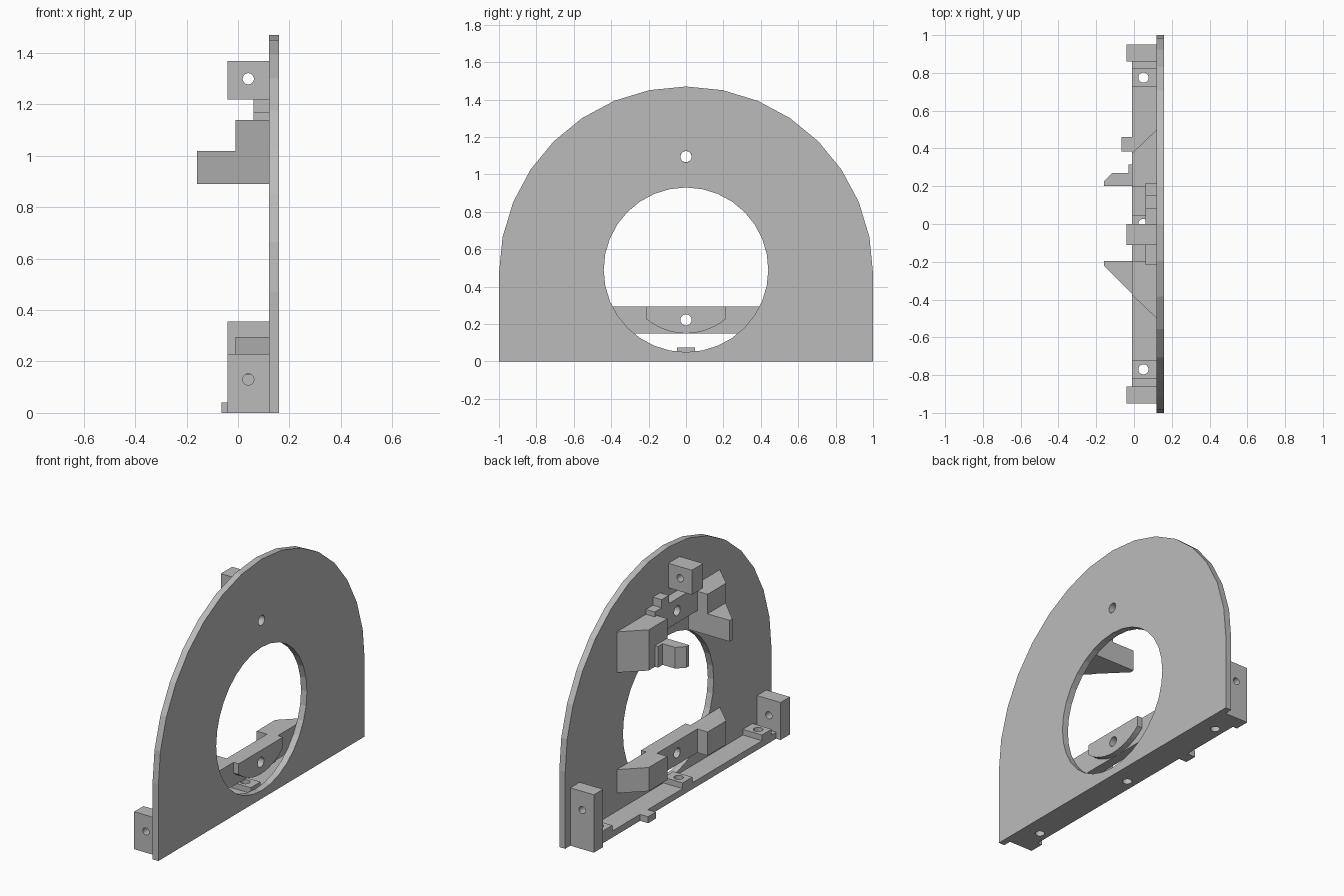
import bpy, bmesh, math
from mathutils import Vector

cube = bpy.data.objects.get("Cube")
if cube:
    bpy.data.objects.remove(cube, do_unlink=True)

grey = bpy.data.materials.new("plain grey")
grey.use_nodes = True
COLOUR = (0.5, 0.5, 0.5, 1)
grey.diffuse_color = COLOUR
grey.node_tree.nodes["Principled BSDF"].inputs["Base Color"].default_value = COLOUR

# Puts a 2D profile point and a depth into space for each extrusion axis
PLACE = {
    "x": lambda a, b, d: Vector((d, a, b)),
    "y": lambda a, b, d: Vector((a, d, b)),
    "z": lambda a, b, d: Vector((a, b, d)),
}


def circle(a, b, r, n=32):
    return [(a + r * math.cos(2 * math.pi * i / n), b + r * math.sin(2 * math.pi * i / n)) for i in range(n)]


def prism(name, profile, axis, lo, hi):
    """Extrude a closed profile along an axis from lo to hi."""
    bm = bmesh.new()
    face = bm.faces.new([bm.verts.new(PLACE[axis](a, b, lo)) for a, b in profile])
    moved = bmesh.ops.extrude_face_region(bm, geom=[face])["geom"]
    shift = PLACE[axis](0, 0, hi - lo)
    bmesh.ops.translate(bm, vec=shift, verts=[g for g in moved if isinstance(g, bmesh.types.BMVert)])
    bmesh.ops.recalc_face_normals(bm, faces=bm.faces)
    mesh = bpy.data.meshes.new(name)
    bm.to_mesh(mesh)
    bm.free()
    mesh.materials.append(grey)
    obj = bpy.data.objects.new(name, mesh)
    bpy.context.collection.objects.link(obj)
    return obj


def box(name, x, y, z):
    return prism(name, [(x[0], y[0]), (x[1], y[0]), (x[1], y[1]), (x[0], y[1])], "z", *z)


def drill(obj, axis, a, b, r, n=32):
    """Cut a round hole right through a part."""
    cutter = prism("cutter", circle(a, b, r, n), axis, -3, 3)
    cutter.hide_render = True
    mod = obj.modifiers.new("hole", "BOOLEAN")
    mod.operation, mod.solver, mod.object = "DIFFERENCE", "EXACT", cutter
    bpy.context.view_layer.objects.active = obj
    bpy.ops.object.modifier_apply(modifier=mod.name)
    bpy.data.objects.remove(cutter, do_unlink=True)


FACE, FRONT = 0.12, 0.16      # inner and outer faces of the plate
SHELF = -0.01                 # depth reached by shelf and wings
BEAM = 0.06                   # depth reached by the cross beams

# Arched plate with the large opening
arch = [(math.cos(math.pi * i / 16), 0.47 + math.sin(math.pi * i / 16)) for i in range(17)]
plate = prism("arched_plate", arch + [(-1, 0), (1, 0)], "x", FACE, FRONT)
drill(plate, "x", 0, 0.49, 0.44)
drill(plate, "x", 0, 1.095, 0.03)

# Base shelf with drilled pads and a locating tab
shelf = box("base_shelf", (SHELF, FACE), (-0.86, 0.86), (0, 0.04))
for label, y in (("right", -0.77), ("middle", 0), ("left", 0.775)):
    pad = box(label + "_pad", (SHELF, FACE), (y - 0.047, y + 0.047), (0.04, 0.075))
    for part in (shelf, pad):
        drill(part, "z", 0.05, y, 0.027, 20)
box("locating_tab", (-0.065, SHELF), (0.385, 0.46), (0, 0.04))

# Drilled mounting blocks
for name, y, z, hole in (
    ("right_end_block", (-0.95, -0.86), (0, 0.23), 0.13),
    ("left_end_block", (0.86, 0.95), (0, 0.355), 0.24),
    ("top_block", (-0.11, 0), (1.22, 1.37), 1.3),
):
    block = box(name, (-0.04, FACE), y, z)
    drill(block, "y", 0.04, hole, 0.022, 20)

# Angled wings either side of each bracket
for level, z in (("lower", (0.15, 0.295)), ("upper", (0.89, 1.14))):
    for side, s in (("left", 1), ("right", -1)):
        wing = [(FACE, 0.5 * s), (SHELF, 0.375 * s), (SHELF, 0.195 * s), (FACE, 0.195 * s)]
        prism(f"{level}_{side}_wing", wing, "z", *z)

# Cross beams joining the wings
for name, y, z in (("lower_beam", 0.195, (0.15, 0.295)), ("upper_beam", 0.217, (1.02, 1.17))):
    beam = box(name, (BEAM, FACE), (-y, y), z)
    drill(beam, "x", 0, sum(z) / 2, 0.03, 20)
box("upper_beam_step", (BEAM, FACE), (0.08, 0.15), (1.17, 1.22))

# Curved boss standing out into the opening
half = math.asin(0.215 / 0.33)
arc = [(0.33 * math.sin(half * t / 6), 0.48 - 0.33 * math.cos(half * t / 6)) for t in range(-6, 7)]
boss = prism("curved_boss", arc + [(0.215, 0.295), (-0.215, 0.295)], "x", FACE, 0.155)
drill(boss, "x", 0, 0.2225, 0.03, 20)

# Lower arms of the upper wings
prism("right_arm", [(SHELF, -0.37), (-0.16, -0.22), (-0.16, -0.195), (SHELF, -0.195)], "z", 0.89, 1.02)
prism("left_arm", [(SHELF, 0.2), (-0.16, 0.2), (-0.16, 0.225), (-0.115, 0.27),
                   (-0.03, 0.27), (-0.03, 0.315), (SHELF, 0.315)], "z", 0.89, 1.02)
